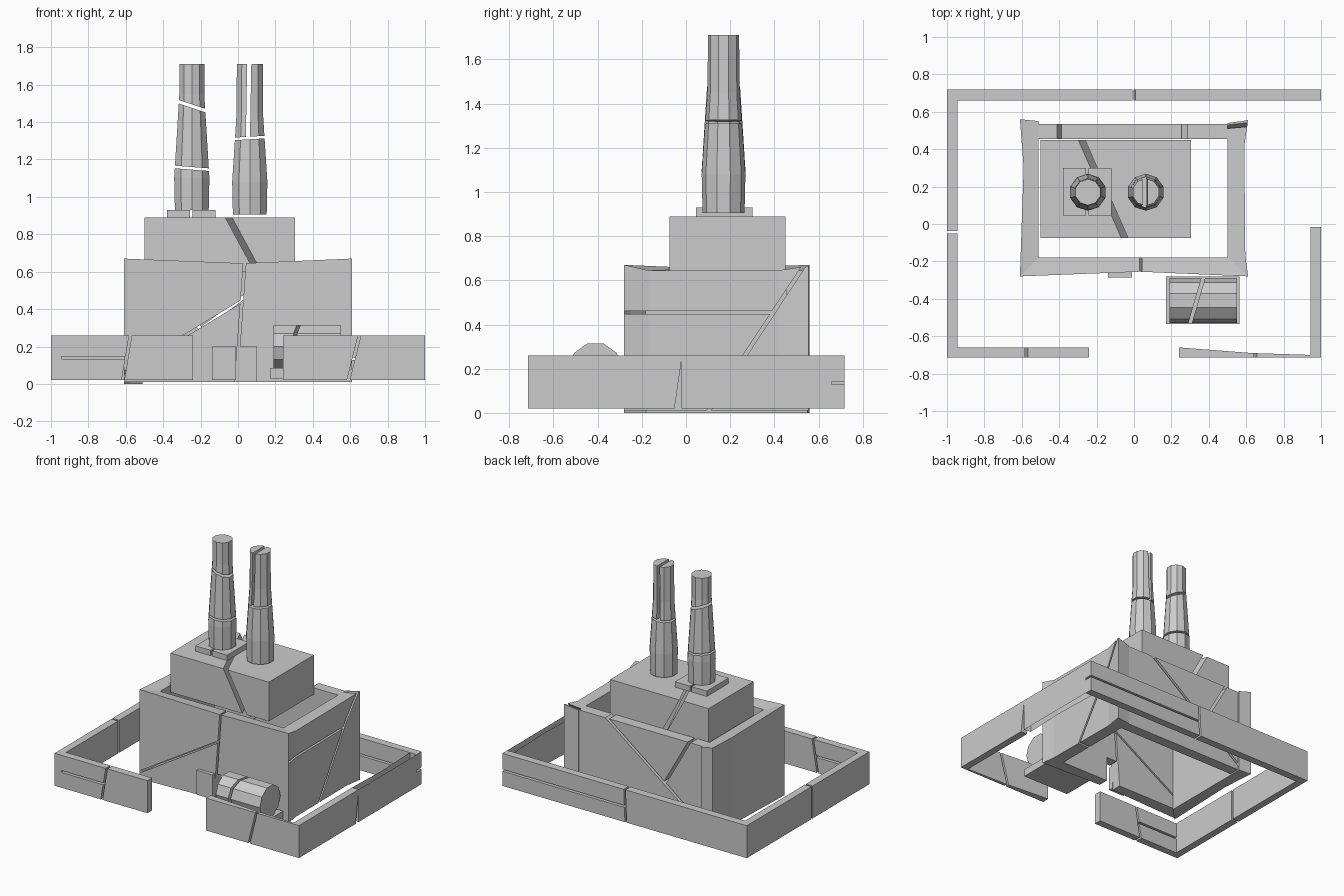
import bpy, bmesh, math
from mathutils import Vector, Matrix

if "Cube" in bpy.data.objects:
    bpy.data.objects.remove(bpy.data.objects["Cube"])


def prism(foot, z0, tops, open_ends=False):
    """Upright solid on a footprint; tops is one height or one per corner."""
    bm = bmesh.new()
    n = len(foot)
    if not isinstance(tops, (list, tuple)):
        tops = [tops] * n
    lo = [bm.verts.new((x, y, z0)) for x, y in foot]
    hi = [bm.verts.new((x, y, t)) for (x, y), t in zip(foot, tops)]
    for i in range(n):
        j = (i + 1) % n
        bm.faces.new((lo[i], lo[j], hi[j], hi[i]))
    if not open_ends:
        bm.faces.new(lo[::-1])
        bm.faces.new(hi)
    return bm


def box(x0, x1, y0, y1, z0, z1):
    return prism([(x0, y0), (x1, y0), (x1, y1), (x0, y1)], z0, z1)


def lathe(profile, sides=10):
    """Closed turned solid around z from (radius, height) pairs."""
    bm = bmesh.new()
    rings = [[bm.verts.new((r * math.cos((k + .5) * math.tau / sides),
                            r * math.sin((k + .5) * math.tau / sides), z))
              for k in range(sides)] for r, z in profile]
    for a, b in zip(rings, rings[1:]):
        for k in range(sides):
            m = (k + 1) % sides
            bm.faces.new((a[k], a[m], b[m], b[k]))
    bm.faces.new(rings[0][::-1])
    bm.faces.new(rings[-1])
    return bm


def split(bm, p, n, gap):
    """Cut a solid by a plane with a gap; returns both capped pieces."""
    n = n.normalized()
    out = []
    for s in (1, -1):
        c = bm.copy()
        bmesh.ops.bisect_plane(c, geom=c.verts[:] + c.edges[:] + c.faces[:], dist=1e-5,
                               plane_co=p + n * s * gap / 2, plane_no=n * s, clear_inner=True)
        bmesh.ops.holes_fill(c, edges=[e for e in c.edges if e.is_boundary], sides=0)
        out.append(c)
    return out


def crack(bm, plane, a, b, gap=.014):
    """Crack along a line in the xz, yz or xy view; first piece is left of a->b."""
    i, j = ("xyz".index(ch) for ch in plane)
    p, n = Vector(), Vector()
    p[i], p[j] = a
    n[i], n[j] = a[1] - b[1], b[0] - a[0]
    return split(bm, p, n, gap)


def add(name, *pieces):
    for bm in pieces:
        me = bpy.data.meshes.new(name)
        bmesh.ops.recalc_face_normals(bm, faces=bm.faces[:])
        bm.to_mesh(me)
        bm.free()
        bpy.context.collection.objects.link(bpy.data.objects.new(name, me))


# Perimeter wall
Z0, Z1 = .02, .26
a, b = crack(box(-.945, -.24, -.715, -.66, Z0, Z1), "xz", (-.615, .02), (-.575, .26))
add("yard_wall_front_left", b, *crack(a, "xz", (-1, .14), (0, .14)))
add("yard_wall_left", *crack(box(-1, -.945, -.715, .66, Z0, Z1), "yz", (-.045, .02), (-.045, .26)))
a, b = crack(box(-1, 1, .66, .718, Z0, Z1), "xz", (-.01, .02), (0, .26))
add("yard_wall_back", a, *crack(b, "xz", (0, .135), (1, .135)))
front = prism([(.24, -.715), (.945, -.715), (.945, -.70), (.63, -.69), (.24, -.66)], Z0, Z1)
add("yard_wall_front_right", *crack(front, "xz", (.59, .02), (.65, .26)))
a, b = crack(box(.945, 1, -.715, .1, Z0, Z1), "yz", (-.045, .02), (-.01, .26))
add("yard_wall_right", a)
add("yard_wall_right_shell",
    prism([(1, -.02), (1, .66), (.945, .66), (.957, .3), (.945, -.01)], Z0, Z1, True))

# Main hall front wall with a doorway
front = prism([(-.61, -.28), (.03, -.255), (.61, -.28), (.5, -.18), (.03, -.18), (-.51, -.18)],
              .01, [.67, .645, .67, .645, .645, .645])
left, right = crack(front, "xz", (-.01, .02), (.035, .64))
add("hall_front_left", *crack(left, "xz", (-.28, .26), (0, .43)))
upper, lower = crack(right, "xz", (0, .2), (1, .2), 0)
doorway, lower = crack(lower, "xz", (.1, 0), (.1, 1), 0)
add("hall_front_right", upper, lower)
add("door_leaf", box(-.14, -.01, -.285, -.25, .02, .2))

# Main hall side walls
add("hall_left", prism([(-.61, -.28), (-.51, -.18), (-.51, .55), (-.61, .56), (-.59, .3)],
                       0, [.67, .645, .645, .67, .645]))
side = prism([(.61, -.28), (.595, -.17), (.59, .42), (.61, .555), (.5, .54), (.5, -.18)],
             .01, [.67, .645, .645, .665, .645, .645])
a, b = crack(side, "yz", (.26, .25), (.53, .66), .016)
add("hall_right", b, *crack(a, "yz", (-1, .455), (1, .455)))

# Main hall back wall with a forked crack
a, b = crack(box(-.51, .5, .455, .535, .01, .645), "xz", (-.2, .29), (.27, .645), .02)
add("hall_back", b, *crack(a, "xz", (-.2, .29), (-.4, .645), .02))

# Upper block, split by a slanting crack
p1, p2, p3 = Vector((-.05, -.075, .89)), Vector((.08, -.075, .65)), Vector((-.28, .45, .89))
add("upper_block", *split(box(-.5, .305, -.075, .45, .6, .89), p1, (p2 - p1).cross(p3 - p1), .03))

# Left chimney and its plinth
add("chimney_plinth", *crack(box(-.38, -.12, .045, .3, .89, .93), "xz", (-.25, .8), (-.25, 1)))
c = lathe([(.095, .93), (.099, 1.1), (.07, 1.55), (.07, 1.71)])
bmesh.ops.translate(c, verts=c.verts[:], vec=(-.247, .17, 0))
top, rest = crack(c, "xz", (-.32, 1.51), (-.17, 1.46), .018)
add("left_chimney", top, *crack(rest, "xz", (-.34, 1.16), (-.15, 1.145)))

# Right chimney, split lengthwise at the top
c = lathe([(.095, .905), (.099, 1.08), (.074, 1.45), (.073, 1.71)])
bmesh.ops.translate(c, verts=c.verts[:], vec=(.063, .17, 0))
top, rest = crack(c, "xz", (-.02, 1.31), (.15, 1.32))
add("right_chimney", rest, *crack(top, "xz", (.053, 1.32), (.06, 1.71), .022))

# Tank lying on a slab
t = lathe([(.12, -.18), (.12, .18)])
bmesh.ops.transform(t, verts=t.verts[:],
                    matrix=Matrix.Translation((.37, -.41, .2)) @ Matrix.Rotation(math.pi / 2, 4, "Y"))
add("tank", *crack(t, "xy", (.3, -.53), (.37, -.29), .018))
add("tank_slab", box(.17, .565, -.535, -.282, .03, .085))
